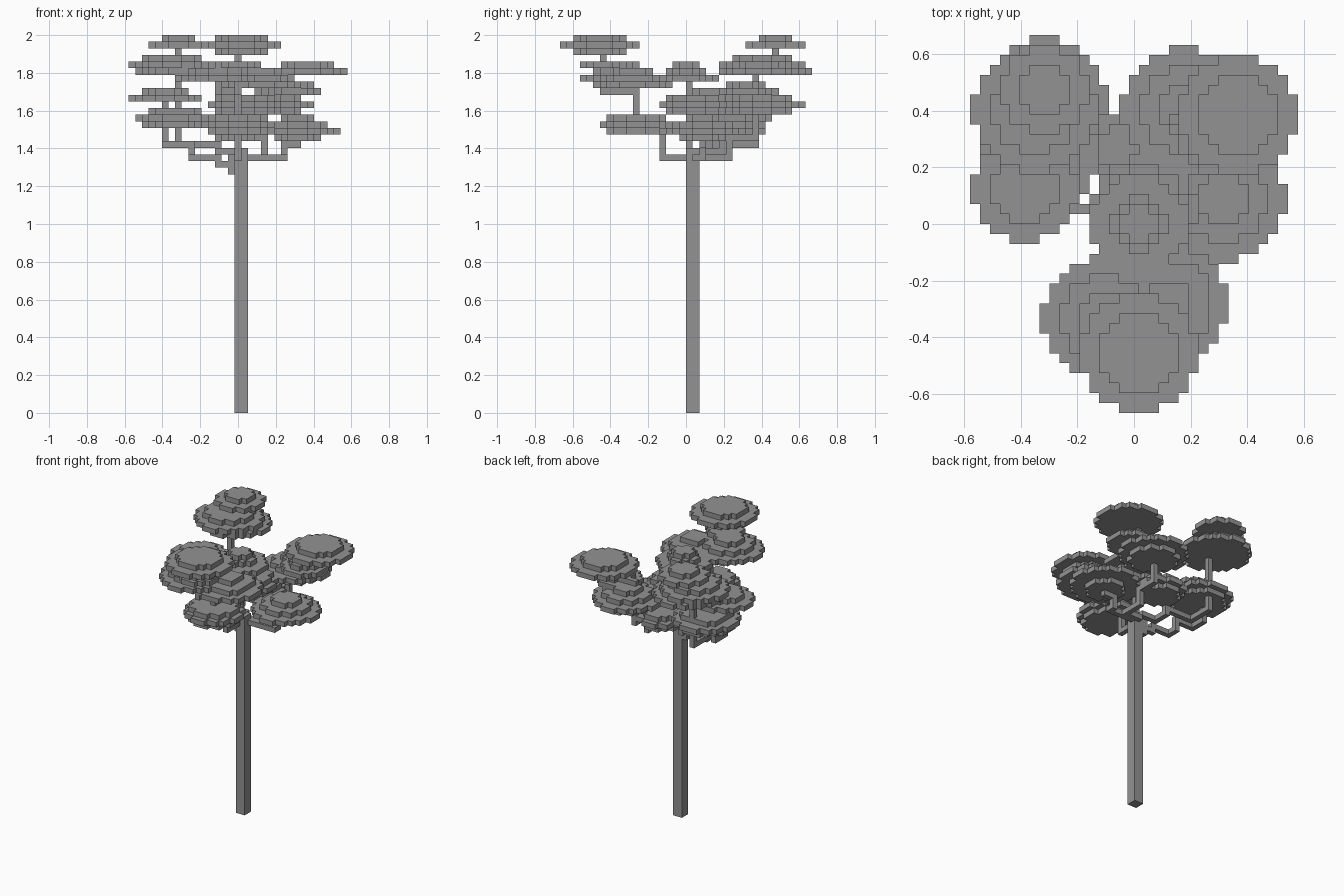
import bpy
import bmesh
import math
from mathutils import Vector

# Remove the default cube
default = bpy.data.objects.get("Cube")
if default:
    bpy.data.objects.remove(default, do_unlink=True)

V = 2 / 57          # size of one block
TRUNK_TOP = 40

grey = bpy.data.materials.new("stone_grey")
grey.use_nodes = True
colour = (0.29, 0.29, 0.29, 1)
grey.diffuse_color = colour
grey.node_tree.nodes["Principled BSDF"].inputs["Base Color"].default_value = colour

AXES = [Vector(a) for a in ((1, 0, 0), (0, 1, 0), (0, 0, 1))]


def block_object(name, cells):
    """Skin a set of block cells with outward faces only."""
    bm = bmesh.new()
    for cell in cells:
        centre = Vector(cell) + Vector((0, 0.5, 0.5))
        for k, axis in enumerate(AXES):
            for sign in (1, -1):
                n = axis * sign
                if tuple(int(c + d) for c, d in zip(cell, n)) in cells:
                    continue
                u = AXES[(k + 1) % 3] / 2
                w = AXES[(k + 2) % 3] / 2 * sign
                mid = centre + n / 2
                corners = (mid - u - w, mid + u - w, mid + u + w, mid - u + w)
                bm.faces.new([bm.verts.new(p * V) for p in corners])
    bmesh.ops.remove_doubles(bm, verts=bm.verts, dist=V / 100)
    mesh = bpy.data.meshes.new(name)
    bm.to_mesh(mesh)
    bm.free()
    mesh.materials.append(grey)
    obj = bpy.data.objects.new(name, mesh)
    bpy.context.collection.objects.link(obj)
    return obj


def disc(cx, cy, z, diameter):
    """Cells of one round layer."""
    r = diameter / 2 - 0.18
    reach = math.ceil(r) + 1
    x0, y0 = math.floor(cx), math.floor(cy)
    return {(i, j, z)
            for i in range(x0 - reach, x0 + reach + 1)
            for j in range(y0 - reach, y0 + reach + 1)
            if math.hypot(i - cx, j + 0.5 - cy) <= r}


def path(points):
    """Cells of a one-block-thick path, moving along x, then y, then z."""
    cells = {points[0]}
    here = list(points[0])
    for goal in points[1:]:
        for k in range(3):
            while here[k] != goal[k]:
                here[k] += 1 if goal[k] > here[k] else -1
                cells.add(tuple(here))
    return cells


# Trunk
block_object("trunk", {(i, j, k) for i in (0, 1) for j in (0, 1)
                       for k in range(TRUNK_TOP)})

# Leaf pads: centre x, centre y, bottom layer, diameters from the bottom up
pads = {
    "front_top_pad": (0.5, -13, 54, (8, 12, 8)),
    "front_upper_pad": (0, -12.5, 52, (7,)),
    "front_right_pad": (-3, -9.5, 50, (13, 9, 5)),
    "front_left_pad": (3.5, -8, 49, (12, 9, 5)),
    "front_low_pad": (0, -7.5, 42, (9, 11, 9)),
    "back_right_top_pad": (-9, 13.5, 55, (9, 5)),
    "back_right_pad": (-10, 11.5, 52, (13, 9)),
    "back_right_under_pad": (-9, 12.5, 51, (13,)),
    "right_pad": (-11, 3.5, 47, (11, 7)),
    "right_low_pad": (-9.5, 7, 43, (10, 12, 9)),
    "back_left_top_pad": (10.5, 11, 51, (12, 8)),
    "back_left_pad": (5, 11.5, 45, (9, 13, 9, 5)),
    "back_left_inner_pad": (8.5, 9, 48, (8, 6)),
    "left_low_pad": (9, 2.5, 41, (7, 13, 9, 5)),
    "centre_top_pad": (0.5, 0, 50, (10, 6, 4)),
    "centre_pad": (1, 1.5, 45, (9, 11, 9)),
    "back_low_pad": (0, 7.5, 41, (7, 9, 7)),
}
for name, (cx, cy, base, sizes) in pads.items():
    cells = set()
    for k, size in enumerate(sizes):
        cells |= disc(cx, cy, base + k, size)
    block_object(name, cells)

# Branches that carry the pads
branches = {
    "front_branch": [(0, 0, 38), (0, -4, 38), (0, -4, 42), (0, -8, 42),
                     (0, -8, 48), (0, -13, 48), (0, -13, 54)],
    "front_right_branch": [(0, -8, 48), (-3, -9, 48), (-3, -9, 50)],
    "right_branch": [(-1, 1, 37), (-3, 1, 38), (-7, 3, 38), (-7, 3, 40),
                     (-11, 6, 40), (-11, 6, 43)],
    "right_upper_branch": [(-11, 4, 44), (-11, 4, 47)],
    "back_right_branch": [(0, 2, 39), (-3, 5, 40), (-9, 10, 40), (-9, 10, 51)],
    "back_right_stem": [(-9, 13, 51), (-9, 13, 55)],
    "left_branch": [(1, 1, 38), (7, 2, 38), (7, 2, 40), (9, 2, 40), (9, 2, 42)],
    "back_branch": [(1, 2, 38), (4, 6, 38), (4, 6, 41), (4, 10, 41), (4, 10, 46)],
    "back_left_branch": [(4, 10, 49), (8, 10, 49), (8, 10, 51)],
    "centre_branch": [(0, 0, TRUNK_TOP - 1), (0, 0, 50)],
    "trunk_spur": [(-1, 1, 36), (-1, 1, 38)],
}
for name, points in branches.items():
    block_object(name, path(points))
